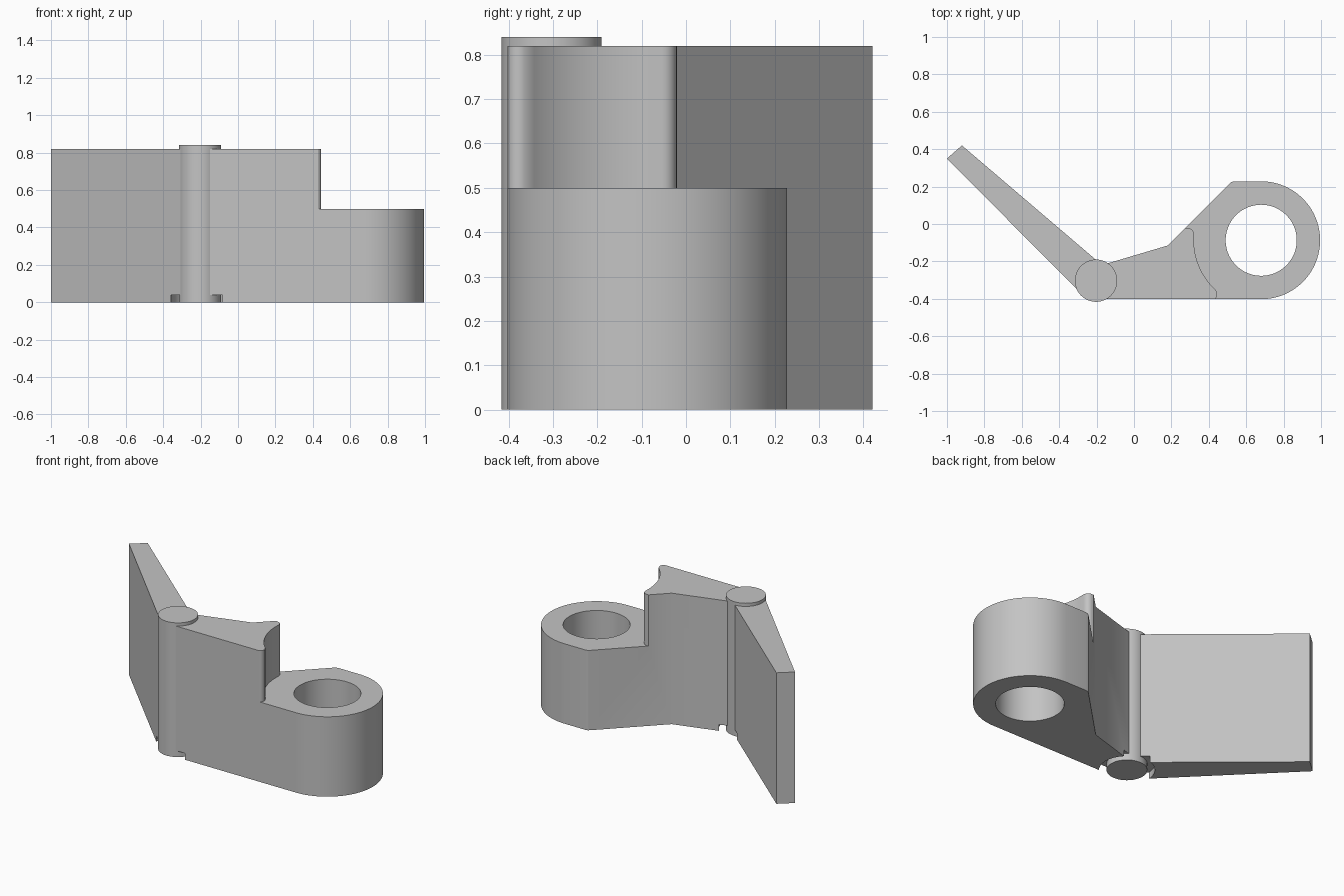
import bpy, bmesh
from math import cos, sin, radians

cube = bpy.data.objects.get("Cube")
if cube:
    bpy.data.objects.remove(cube, do_unlink=True)

grey = bpy.data.materials.new("plain grey")
grey.use_nodes = True
colour = (0.55, 0.55, 0.55, 1)
grey.diffuse_color = colour
grey.node_tree.nodes["Principled BSDF"].inputs["Base Color"].default_value = colour

PIN = (-0.203, -0.303)
EYE = (0.68, -0.087)
HEIGHT = 0.82


def arc(centre, radius, start, end, steps):
    angles = [radians(start + (end - start) * i / steps) for i in range(steps + 1)]
    return [(centre[0] + radius * cos(a), centre[1] + radius * sin(a)) for a in angles]


def circle(centre, radius, steps=96):
    return arc(centre, radius, 0, 360, steps)[:-1]


def prism(name, outline, bottom, top):
    bm = bmesh.new()
    face = bm.faces.new([bm.verts.new((x, y, bottom)) for x, y in outline])
    extruded = bmesh.ops.extrude_face_region(bm, geom=[face])
    verts = [v for v in extruded["geom"] if isinstance(v, bmesh.types.BMVert)]
    bmesh.ops.translate(bm, verts=verts, vec=(0, 0, top - bottom))
    bmesh.ops.recalc_face_normals(bm, faces=bm.faces)
    mesh = bpy.data.meshes.new(name)
    bm.to_mesh(mesh)
    bm.free()
    mesh.materials.append(grey)
    obj = bpy.data.objects.new(name, mesh)
    bpy.context.collection.objects.link(obj)
    return obj


def activate(obj):
    bpy.ops.object.select_all(action="DESELECT")
    obj.select_set(True)
    bpy.context.view_layer.objects.active = obj


def cut(obj, cutter):
    activate(obj)
    mod = obj.modifiers.new("cut", "BOOLEAN")
    mod.operation = "DIFFERENCE"
    mod.solver = "EXACT"
    mod.object = cutter
    bpy.ops.object.modifier_apply(modifier=mod.name)


# Hinge pin, standing slightly proud of both leaves
pin = prism("hinge_pin", circle(PIN, 0.113), 0, 0.84)

# Flat tapered leaf
leaf = prism("hinge_leaf", [(-1, 0.35), (-0.92, 0.42), (-0.205, -0.19),
                            (-0.205, -0.302), (-0.29, -0.365)], 0, HEIGHT)

# Bracket with a rounded eye at its end
bracket = prism("eye_bracket",
                [(-0.2, -0.402), (-0.2, -0.228), (0.18, -0.115),
                 (0.51, 0.215), (0.522, 0.225), (0.54, 0.228)]
                + arc(EYE, 0.315, 90, -90, 64)
                + [(0.43, -0.402)], 0, HEIGHT)

# Cutters: eye hole, lowered step with a concave wall, clearance under the leaves
hole = prism("hole_cutter", circle(EYE, 0.19), -0.1, 1)
step = prism("step_cutter",
             [(0.2, 0.5), (0.262, -0.02)]
             + arc((0.287, -0.054), 0.033, 95, 0, 8)
             + arc(EYE, 0.36, 181, 227, 24)
             + arc((0.417, -0.376), 0.028, 25, -65, 8)
             + [(0.425, -0.6), (1.2, -0.6), (1.2, 0.5)], 0.5, 1)
clearance = prism("clearance_cutter", circle(PIN, 0.155), -0.1, 0.04)

cut(bracket, hole)
cut(bracket, step)
cut(bracket, clearance)
cut(leaf, clearance)

for cutter in (hole, step, clearance):
    bpy.data.objects.remove(cutter, do_unlink=True)

for obj in (pin, leaf, bracket):
    activate(obj)
    bpy.ops.object.shade_smooth_by_angle(angle=radians(30))
